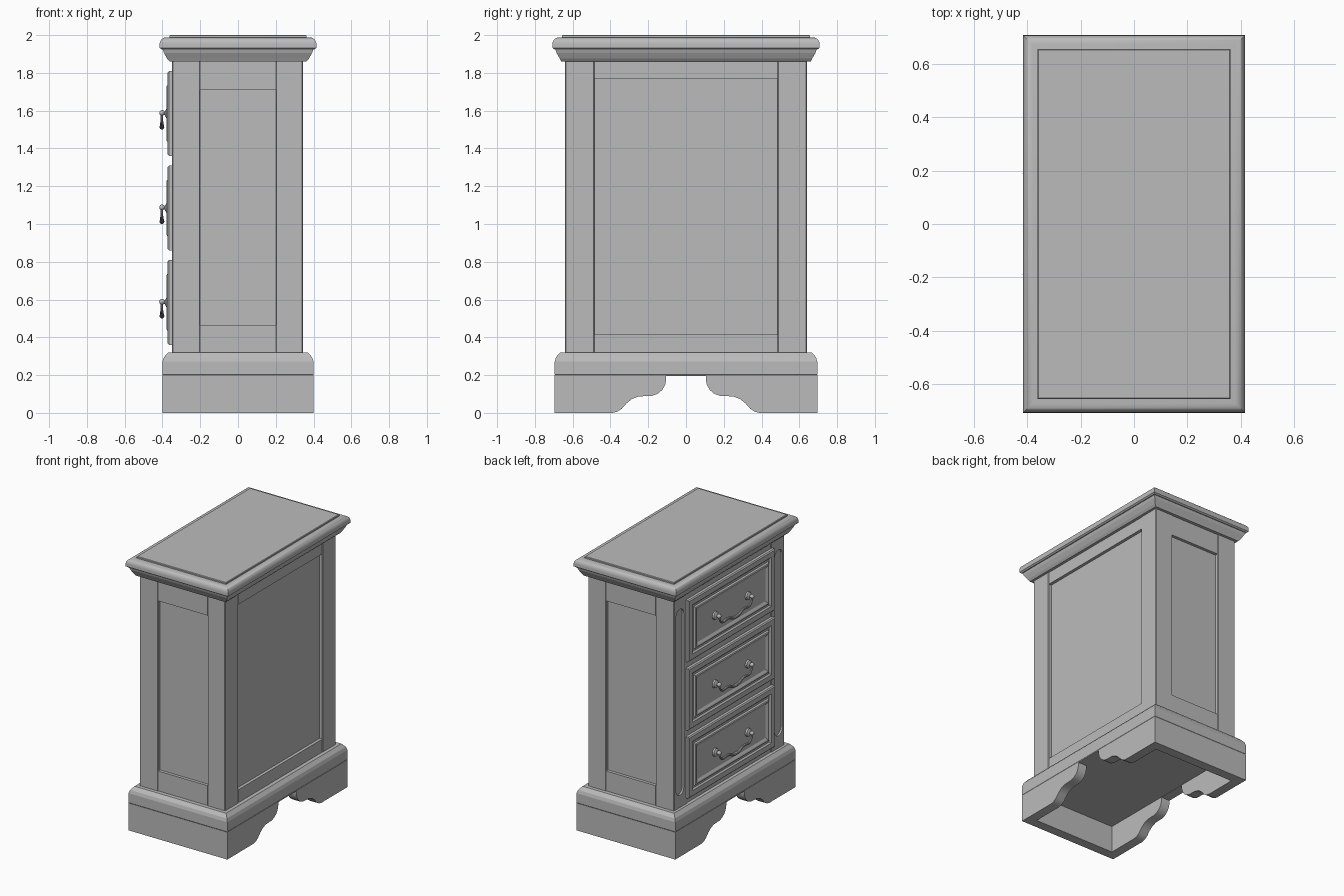
import bpy, bmesh, math
from mathutils import Matrix, Vector

if "Cube" in bpy.data.objects:
    bpy.data.objects.remove(bpy.data.objects["Cube"])

GREY = bpy.data.materials.new("plain grey")
GREY.diffuse_color = (0.5, 0.5, 0.5, 1)
GREY.use_nodes = True
GREY.node_tree.nodes["Principled BSDF"].inputs["Base Color"].default_value = GREY.diffuse_color


def finish(name, bm, smooth=False):
    bmesh.ops.recalc_face_normals(bm, faces=bm.faces)
    me = bpy.data.meshes.new(name)
    bm.to_mesh(me)
    bm.free()
    ob = bpy.data.objects.new(name, me)
    bpy.context.collection.objects.link(ob)
    me.materials.append(GREY)
    if smooth:
        shade(ob)
    return ob


def activate(ob):
    bpy.ops.object.select_all(action='DESELECT')
    ob.select_set(True)
    bpy.context.view_layer.objects.active = ob


def shade(ob):
    activate(ob)
    bpy.ops.object.shade_smooth_by_angle(angle=math.radians(35))


def loft(name, loops, smooth=False):
    """Skin equal-length point loops and cap both ends."""
    bm = bmesh.new()
    vs = [[bm.verts.new(p) for p in lp] for lp in loops]
    n = len(vs[0])
    for a, b in zip(vs, vs[1:]):
        for i in range(n):
            j = (i + 1) % n
            bm.faces.new((a[i], a[j], b[j], b[i]))
    bm.faces.new(vs[0])
    bm.faces.new(vs[-1])
    return finish(name, bm, smooth)


def rect_z(hx, hy, z):
    return [(-hx, -hy, z), (hx, -hy, z), (hx, hy, z), (-hx, hy, z)]


def box(name, x0, x1, y0, y1, z0, z1):
    return loft(name, [[(x0, y0, z), (x1, y0, z), (x1, y1, z), (x0, y1, z)] for z in (z0, z1)])


def prism_x(name, pts, x0, x1, smooth=False):
    return loft(name, [[(x, y, z) for y, z in pts] for x in (x0, x1)], smooth)


def disc_x(name, y, z, x0, r0, x1, r1, n=24):
    return loft(name, [[(x, y + r * math.cos(2 * math.pi * i / n), z + r * math.sin(2 * math.pi * i / n))
                        for i in range(n)] for x, r in ((x0, r0), (x1, r1))], True)


# Plinth: scalloped long sides, plain ends, hollow below
half = [(0.39, 0), (0.365, 0.006), (0.34, 0.022), (0.315, 0.05), (0.285, 0.074), (0.25, 0.087),
        (0.21, 0.089), (0.18, 0.09), (0.15, 0.101), (0.125, 0.122), (0.11, 0.15), (0.105, 0.175), (0.105, 0.195)]
apron = ([(-0.695, 0.2), (-0.695, 0)] + [(-y, z) for y, z in half]
         + half[::-1] + [(0.695, 0), (0.695, 0.2)])
for s, side in ((-1, "drawer_side"), (1, "panel_side")):
    prism_x("plinth_" + side, apron, s * 0.40, s * 0.33, True)
    y0, y1 = sorted((s * 0.695, s * 0.625))
    box("plinth_end", -0.33, 0.33, y0, y1, 0, 0.2)

# Base moulding
loft("base_moulding", [rect_z(0.395, 0.69, 0.197), rect_z(0.40, 0.695, 0.203), rect_z(0.40, 0.695, 0.272),
                       rect_z(0.392, 0.688, 0.295), rect_z(0.37, 0.667, 0.32)])

# Recessed panels are the faces of the core
box("cabinet_core", -0.32, 0.32, -0.615, 0.615, 0.31, 1.87)
box("drawer_frame", -0.345, -0.30, -0.49, 0.49, 0.31, 1.87)

# Corner posts, the drawer-side pair with round-ended flutes
for s in (-1, 1):
    y0, y1 = sorted((s * 0.485, s * 0.64))
    for x0, x1, fluted in ((-0.35, -0.20, True), (0.20, 0.345, False)):
        post = box("corner_post", x0, x1, y0, y1, 0.31, 1.87)
        bev = post.modifiers.new("soft_edge", 'BEVEL')
        bev.width, bev.segments = 0.005, 1
        activate(post)
        bpy.ops.object.modifier_apply(modifier=bev.name)
        if fluted:
            r, pts = 0.045, []
            for i in range(13):
                a = math.pi * i / 12
                pts.append((s * 0.57 + r * math.cos(a), 1.725 + r * math.sin(a)))
            for i in range(13):
                a = math.pi + math.pi * i / 12
                pts.append((s * 0.57 + r * math.cos(a), 0.455 + r * math.sin(a)))
            cutter = prism_x("flute_cutter", pts, -0.40, -0.337)
            cut = post.modifiers.new("flute", 'BOOLEAN')
            cut.operation, cut.object = 'DIFFERENCE', cutter
            activate(post)
            bpy.ops.object.modifier_apply(modifier=cut.name)
            bpy.data.objects.remove(cutter)
    # End panel rails
    ry0, ry1 = sorted((s * 0.60, s * 0.637))
    box("end_top_rail", -0.20, 0.20, ry0, ry1, 1.71, 1.87)
    box("end_bottom_rail", -0.20, 0.20, ry0, ry1, 0.31, 0.465)

# Long side rails
box("side_top_rail", 0.30, 0.342, -0.485, 0.485, 1.77, 1.87)
box("side_bottom_rail", 0.30, 0.342, -0.485, 0.485, 0.31, 0.415)

# Top: cove, rounded slab and raised cap
loft("top_cove", [rect_z(0.362, 0.66, 1.86), rect_z(0.375, 0.668, 1.875), rect_z(0.392, 0.685, 1.905),
                  rect_z(0.40, 0.692, 1.927)])
slab = [rect_z(0.405, 0.697, 1.925), rect_z(0.415, 0.707, 1.933)]
for i in range(7):
    a = math.pi / 2 * i / 6
    slab.append(rect_z(0.38 + 0.035 * math.cos(a), 0.672 + 0.035 * math.cos(a), 1.952 + 0.036 * math.sin(a)))
loft("top_slab", slab, True)
loft("top_cap", [rect_z(0.362, 0.656, 1.98), rect_z(0.362, 0.656, 1.997), rect_z(0.358, 0.652, 2.0)])

# Drawers: (inset, x) section run round the rectangle
section = [(0, -0.335), (0, -0.365), (0.008, -0.372), (0.045, -0.372), (0.055, -0.362), (0.07, -0.362),
           (0.075, -0.374), (0.082, -0.378), (0.09, -0.376), (0.105, -0.366), (0.115, -0.366)]
for zc in (0.585, 1.085, 1.585):
    loops = []
    for d, x in section:
        hy, hz = 0.5 - d, 0.225 - d
        loops.append([(x, -hy, zc - hz), (x, hy, zc - hz), (x, hy, zc + hz), (x, -hy, zc + hz)])
    loft("drawer_front", loops)

    # Handle mounts
    for s in (-1, 1):
        y = s * 0.19
        disc_x("handle_rosette", y, zc, -0.36, 0.03, -0.378, 0.028)
        disc_x("handle_rosette_dome", y, zc, -0.378, 0.026, -0.387, 0.012)
        disc_x("handle_stem", y, zc, -0.38, 0.009, -0.405, 0.008, 12)
        bm = bmesh.new()
        bmesh.ops.create_uvsphere(bm, u_segments=16, v_segments=10, radius=0.015,
                                  matrix=Matrix.Translation(Vector((-0.402, y, zc + 0.003))))
        finish("handle_knob", bm, True)

    # Swagged bail, thicker towards the middle
    right = [(0.19, 0, 0.6), (0.182, -0.03, 0.6), (0.155, -0.053, 0.8), (0.115, -0.05, 0.9),
             (0.075, -0.052, 0.9), (0.04, -0.068, 1.0)]
    path = [(-y, z, r) for y, z, r in right] + [(0, -0.072, 1.25)] + right[::-1]
    cu = bpy.data.curves.new("bail_path", 'CURVE')
    cu.dimensions = '3D'
    cu.bevel_depth, cu.bevel_resolution, cu.resolution_u = 0.0105, 3, 5
    cu.use_fill_caps = True
    sp = cu.splines.new('BEZIER')
    sp.bezier_points.add(len(path) - 1)
    for p, (y, z, r) in zip(sp.bezier_points, path):
        p.co, p.radius = (-0.403, y, zc + z), r
        p.handle_left_type = p.handle_right_type = 'AUTO'
    cu.materials.append(GREY)
    bail = bpy.data.objects.new("handle_bail", cu)
    bpy.context.collection.objects.link(bail)
    activate(bail)
    bpy.ops.object.convert(target='MESH')
    shade(bpy.context.view_layer.objects.active)
